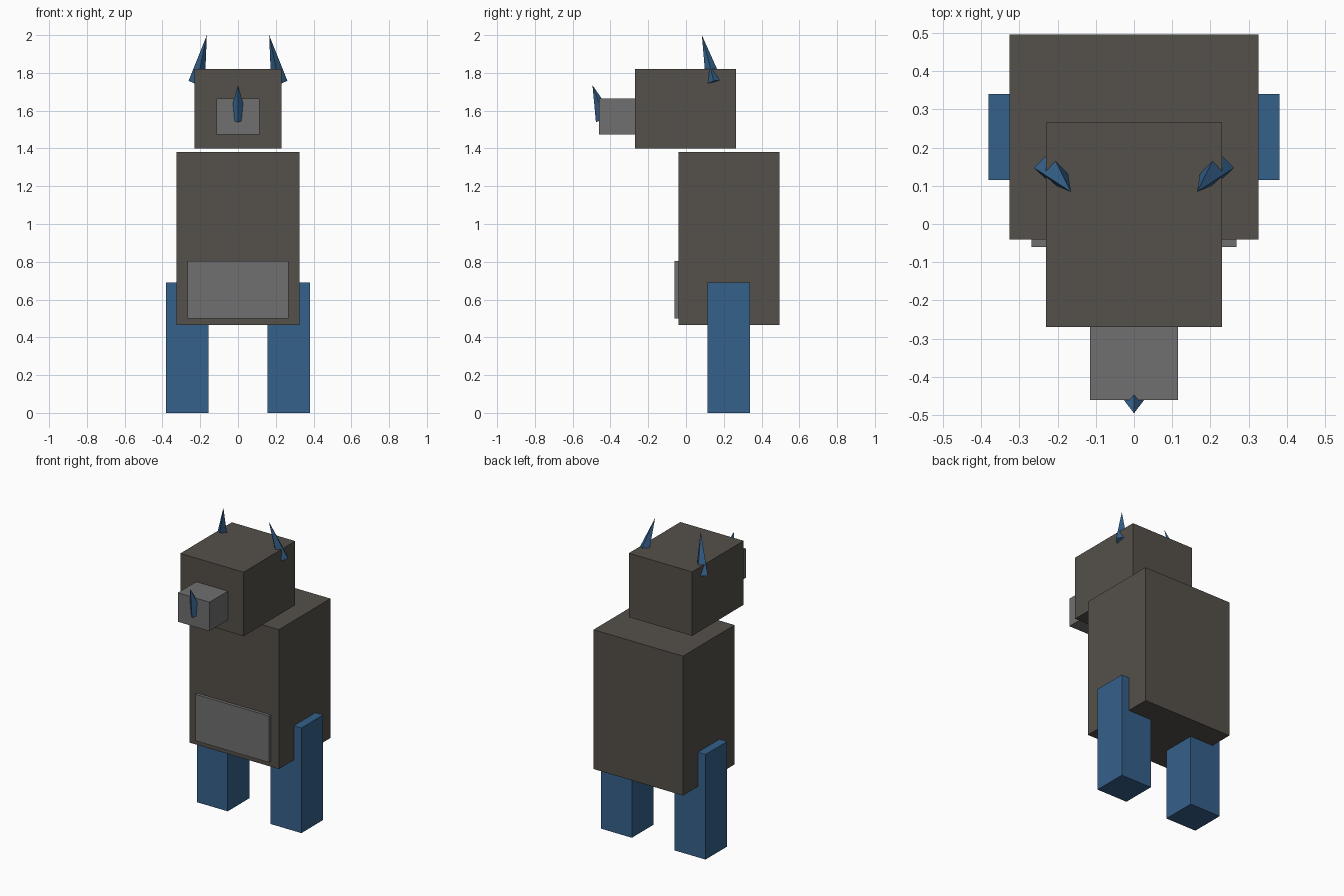
import bpy, bmesh
from mathutils import Vector

if "Cube" in bpy.data.objects:
    bpy.data.objects.remove(bpy.data.objects["Cube"])


def material(name, rgb):
    m = bpy.data.materials.new(name)
    m.diffuse_color = (*rgb, 1)
    m.use_nodes = True
    m.node_tree.nodes["Principled BSDF"].inputs["Base Color"].default_value = m.diffuse_color
    return m


BROWN = material("brown", (0.09, 0.08, 0.068))
GREY = material("grey", (0.16, 0.16, 0.16))
BLUE = material("blue", (0.036, 0.12, 0.26))


def add_object(name, bm, mat):
    bmesh.ops.recalc_face_normals(bm, faces=bm.faces)
    mesh = bpy.data.meshes.new(name)
    bm.to_mesh(mesh)
    bm.free()
    mesh.materials.append(mat)
    obj = bpy.data.objects.new(name, mesh)
    bpy.context.collection.objects.link(obj)
    return obj


def box(name, lo, hi, mat):
    lo, hi = Vector(lo), Vector(hi)
    bm = bmesh.new()
    bmesh.ops.create_cube(bm, size=1)
    bmesh.ops.scale(bm, vec=hi - lo, verts=bm.verts)
    bmesh.ops.translate(bm, vec=(lo + hi) / 2, verts=bm.verts)
    return add_object(name, bm, mat)


def spike(name, tip, base, corner, mat):
    """Four-sided pyramid; corner is the offset from base centre to one corner."""
    tip, base, d = Vector(tip), Vector(base), Vector(corner)
    e = (tip - base).normalized().cross(d)
    bm = bmesh.new()
    ring = [bm.verts.new(base + o) for o in (d, e, -d, -e)]
    top = bm.verts.new(tip)
    bm.faces.new(ring)
    for i in range(4):
        bm.faces.new((ring[i], ring[(i + 1) % 4], top))
    return add_object(name, bm, mat)


# Torso, belly panel, head and snout
box("torso", (-0.325, -0.04, 0.465), (0.325, 0.495, 1.38), BROWN)
box("belly_panel", (-0.268, -0.06, 0.50), (0.268, 0.0, 0.805), GREY)
box("head", (-0.23, -0.27, 1.40), (0.23, 0.265, 1.82), BROWN)
box("snout", (-0.115, -0.46, 1.475), (0.115, -0.25, 1.665), GREY)

# Horn on the snout
spike("snout_horn", (0, -0.495, 1.735), (0, -0.43, 1.556), (0, -0.047, -0.017), BLUE)

# Legs and head horns, one per side
for side, s in (("left", -1), ("right", 1)):
    xs = sorted((s * 0.155, s * 0.38))
    box(side + "_leg", (xs[0], 0.115, 0), (xs[1], 0.34, 0.69), BLUE)
    spike(side + "_horn", (s * 0.165, 0.084, 2.0), (s * 0.2186, 0.1487, 1.75),
          (s * 0.043, -0.0017, 0.008), BLUE)
